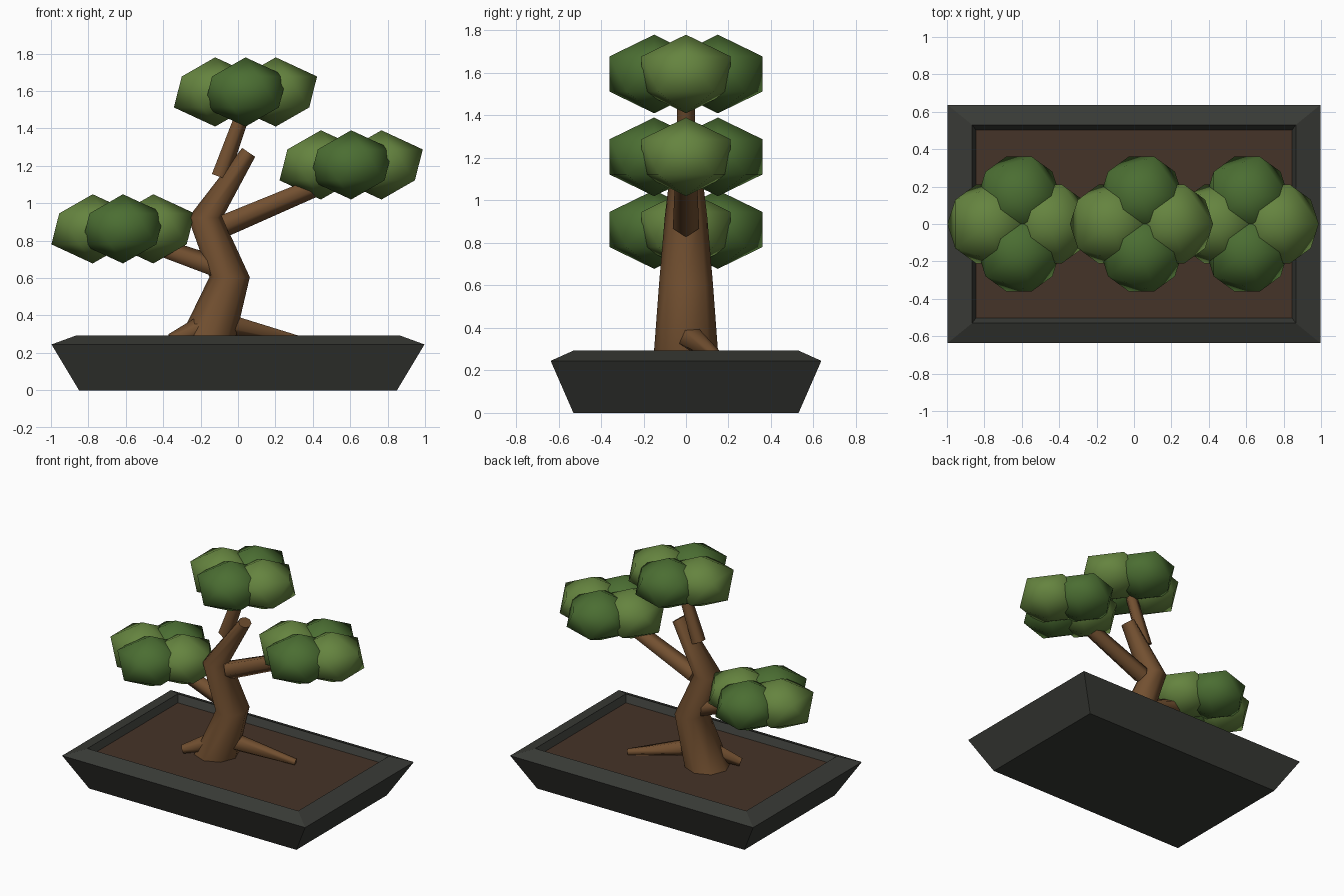
import bpy, bmesh, math
from mathutils import Vector

if "Cube" in bpy.data.objects:
    bpy.data.objects.remove(bpy.data.objects["Cube"])


def material(name, rgb):
    m = bpy.data.materials.new(name)
    m.diffuse_color = (*rgb, 1)
    m.use_nodes = True
    m.node_tree.nodes["Principled BSDF"].inputs["Base Color"].default_value = m.diffuse_color
    return m


POT = material("pot_glaze", (0.04, 0.042, 0.036))
SOIL = material("soil", (0.06, 0.033, 0.021))
BARK = material("bark", (0.17, 0.08, 0.03))
LIGHT = material("leaf_light", (0.13, 0.23, 0.05))
DARK = material("leaf_dark", (0.07, 0.155, 0.032))


def finish(name, bm, mat, smooth=None):
    bmesh.ops.recalc_face_normals(bm, faces=bm.faces)
    me = bpy.data.meshes.new(name)
    bm.to_mesh(me)
    bm.free()
    ob = bpy.data.objects.new(name, me)
    bpy.context.collection.objects.link(ob)
    me.materials.append(mat)
    if smooth:
        bpy.ops.object.select_all(action='DESELECT')
        ob.select_set(True)
        bpy.context.view_layer.objects.active = ob
        bpy.ops.object.shade_smooth_by_angle(angle=math.radians(smooth))
    return ob


def loft(name, loops, mat, smooth=None, cap_end=True):
    """Bridge successive loops of points, closing the ends."""
    bm = bmesh.new()
    rings = [[bm.verts.new(p) for p in loop] for loop in loops]
    n = len(rings[0])
    for a, b in zip(rings, rings[1:]):
        for i in range(n):
            j = (i + 1) % n
            bm.faces.new((a[i], a[j], b[j], b[i]))
    bm.faces.new(rings[0])
    if cap_end:
        bm.faces.new(rings[-1])
    return finish(name, bm, mat, smooth)


def rect(hx, hy, z):
    return [(-hx, -hy, z), (hx, -hy, z), (hx, hy, z), (-hx, hy, z)]


def ring(center, axis, ru, rv, sides):
    """Polygon around an axis; rv runs along the y-like side direction."""
    axis = Vector(axis).normalized()
    u = Vector((0, 1, 0)).cross(axis).normalized()
    v = axis.cross(u)
    angles = [2 * math.pi * i / sides for i in range(sides)]
    return [Vector(center) + u * ru * math.cos(a) + v * rv * math.sin(a) for a in angles]


def limb(name, start, end, r0, r1, sides=5):
    d = Vector(end) - Vector(start)
    return loft(name, [ring(start, d, r0, r0, sides), ring(end, d, r1, r1, sides)], BARK, 80)


# Tray with flared walls and bevelled rim, soil filling the inside
loft("pot", [rect(0.85, 0.53, 0), rect(0.997, 0.637, 0.245), rect(0.865, 0.53, 0.293),
             rect(0.845, 0.502, 0.243)], POT, cap_end=False)
bm = bmesh.new()
bm.faces.new([bm.verts.new(p) for p in rect(0.845, 0.502, 0.243)])
finish("soil", bm, SOIL)

# Bent trunk
up = (0, 0, 1)
loft("trunk", [ring((-0.18, 0, 0.23), up, 0.155, 0.155, 8),
               ring((-0.045, 0, 0.605), up, 0.108, 0.127, 8),
               ring((-0.175, 0, 0.922), up, 0.092, 0.1, 8),
               ring((0.057, 0, 1.272), (0.56, 0, 0.83), 0.042, 0.058, 8)], BARK, 75)

# Branches and surface roots
limb("left_branch", (-0.10, 0, 0.65), (-0.60, 0, 0.825), 0.062, 0.046)
limb("right_branch", (-0.07, 0, 0.887), (0.60, 0, 1.170), 0.065, 0.052)
limb("top_branch", (-0.100, 0, 1.142), (0.03, 0, 1.50), 0.052, 0.042)
limb("right_root", (-0.10, 0.0, 0.365), (0.365, 0.155, 0.258), 0.068, 0.025)
limb("left_root", (-0.20, -0.06, 0.335), (-0.36, -0.13, 0.270), 0.06, 0.032)

# Foliage pads: four flattened leaf clumps each
PADS = {"left": (-0.615, 0.863), "right": (0.605, 1.205), "top": (0.04, 1.595)}
for pad, (cx, cz) in PADS.items():
    for i, (dx, dy, mat) in enumerate([(-0.162, 0, LIGHT), (0.162, 0, LIGHT),
                                       (0, -0.15, DARK), (0, 0.15, DARK)]):
        bm = bmesh.new()
        bmesh.ops.create_icosphere(bm, subdivisions=1, radius=1)
        bmesh.ops.scale(bm, vec=(0.247, 0.247, 0.185), verts=bm.verts)
        bmesh.ops.translate(bm, vec=(cx + dx, dy, cz), verts=bm.verts)
        finish(f"{pad}_leaf_clump_{i + 1}", bm, mat, 80)
